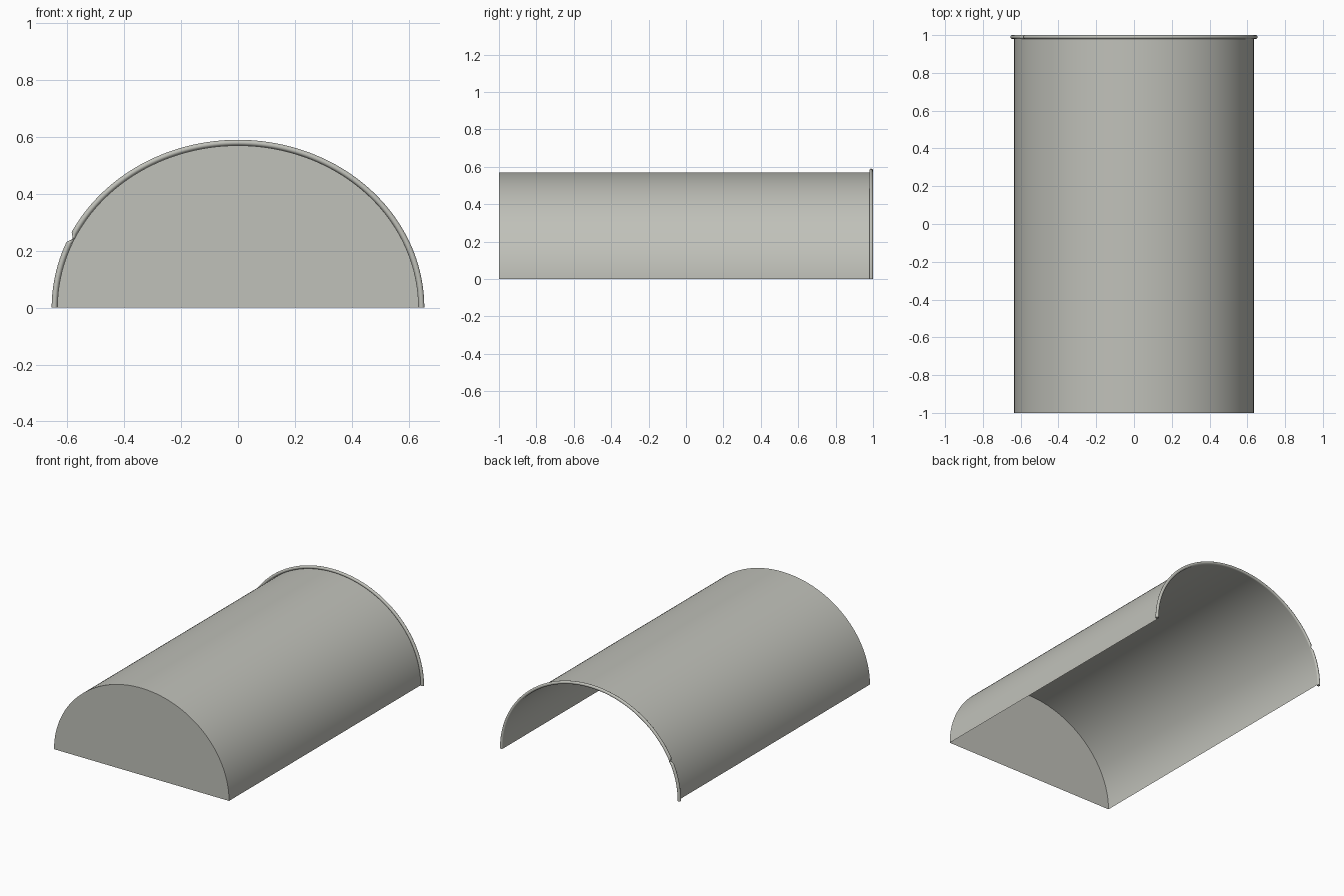
import bpy
import bmesh
from math import sin, cos, pi, radians
from mathutils import Vector

cube = bpy.data.objects.get("Cube")
if cube:
    bpy.data.objects.remove(cube, do_unlink=True)

HALF_WIDTH, HEIGHT = 0.635, 0.57
FRONT, BACK = -1.0, 1.0
RIM = 0.01
SEGMENTS, SIDES = 96, 16

grey = bpy.data.materials.new("warm_grey")
grey.use_nodes = True
colour = (0.53, 0.535, 0.49, 1)
grey.diffuse_color = colour
grey.node_tree.nodes["Principled BSDF"].inputs["Base Color"].default_value = colour


def arch(t, y):
    """Point on the half-ellipse cross-section."""
    return Vector((HALF_WIDTH * cos(t), y, HEIGHT * sin(t)))


def outward(t):
    """Outward normal of the half-ellipse."""
    return Vector((HEIGHT * cos(t), 0, HALF_WIDTH * sin(t))).normalized()


def bridge(bm, a, b, closed=False):
    count = len(a) if closed else len(a) - 1
    for i in range(count):
        j = (i + 1) % len(a)
        bm.faces.new((a[i], a[j], b[j], b[i]))


def finish(bm, name):
    bmesh.ops.recalc_face_normals(bm, faces=bm.faces)
    mesh = bpy.data.meshes.new(name)
    bm.to_mesh(mesh)
    bm.free()
    obj = bpy.data.objects.new(name, mesh)
    bpy.context.collection.objects.link(obj)
    mesh.materials.append(grey)
    bpy.ops.object.select_all(action='DESELECT')
    obj.select_set(True)
    bpy.context.view_layer.objects.active = obj
    bpy.ops.object.shade_smooth_by_angle(angle=radians(40))
    return obj


angles = [pi * i / SEGMENTS for i in range(SEGMENTS + 1)]

# Arched shell, open underneath and at the back, with a flat front wall
bm = bmesh.new()
front = [bm.verts.new(arch(t, FRONT)) for t in angles]
back = [bm.verts.new(arch(t, BACK - RIM)) for t in angles]
bridge(bm, front, back)
bm.faces.new(front)
finish(bm, "arched_shell")

# Round rim around the back opening, pinched at one spot on the right side
PINCH, PINCH_WIDTH = radians(155.2), radians(1.9)
stations = [t for t in angles if abs(t - PINCH) > PINCH_WIDTH * 1.2]
stations += [PINCH - PINCH_WIDTH, PINCH, PINCH + PINCH_WIDTH]
bm = bmesh.new()
rings = []
for t in sorted(stations):
    size = RIM * (0.25 if t == PINCH else 1)
    centre = arch(t, BACK - RIM) + outward(t) * size
    rings.append([bm.verts.new(centre + outward(t) * size * cos(a)
                               + Vector((0, RIM * sin(a), 0)))
                  for a in (2 * pi * k / SIDES for k in range(SIDES))])
for a, b in zip(rings, rings[1:]):
    bridge(bm, a, b, closed=True)
bm.faces.new(rings[0])
bm.faces.new(rings[-1])
# Keep the two ends level with the ground
for v in rings[0] + rings[-1]:
    v.co.z = 0
finish(bm, "back_rim")
